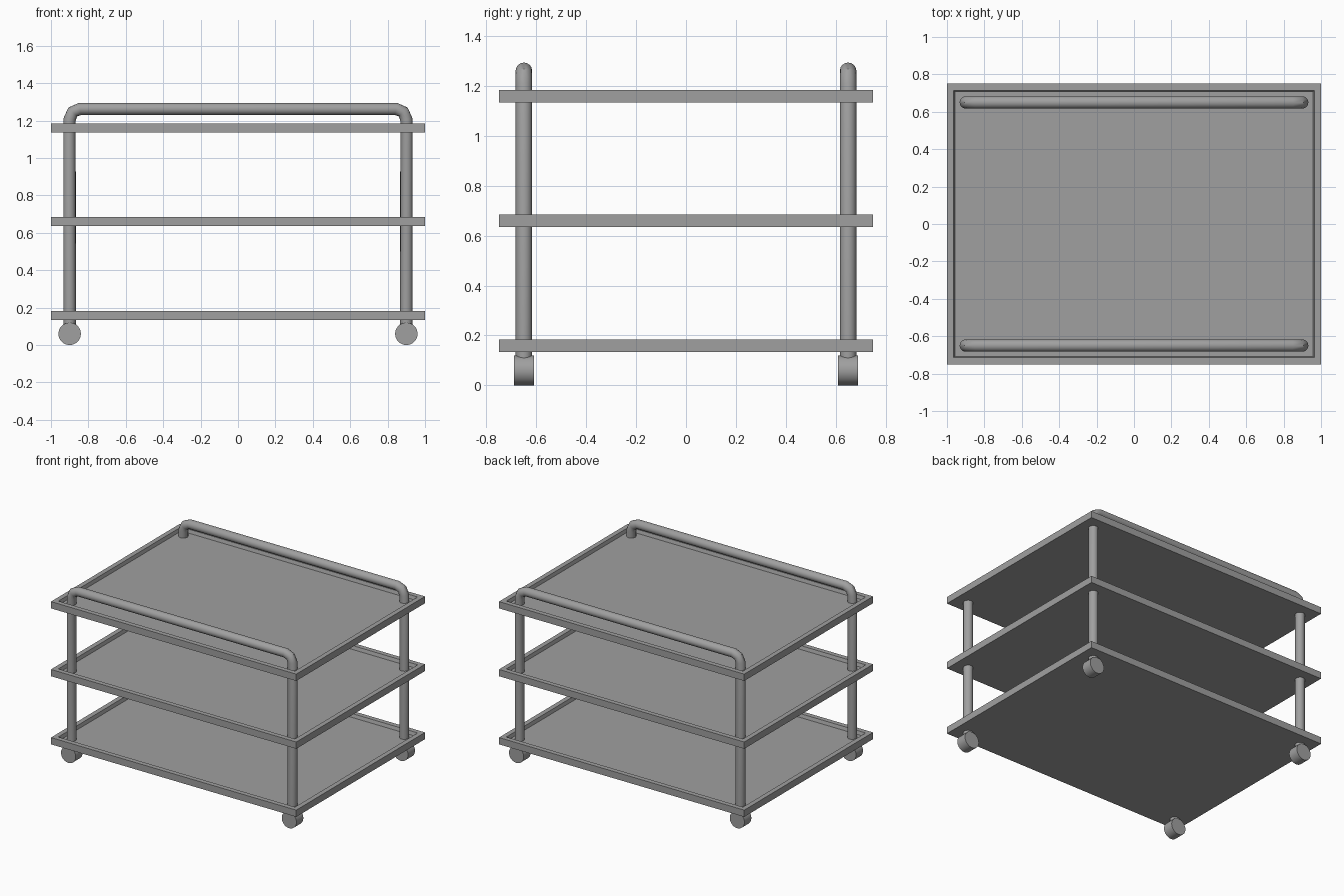
import bpy, bmesh, math
from mathutils import Matrix

cube = bpy.data.objects.get("Cube")
if cube:
    bpy.data.objects.remove(cube, do_unlink=True)

grey = bpy.data.materials.new("plain grey")
grey.use_nodes = True
colour = (0.35, 0.35, 0.35, 1)
grey.diffuse_color = colour
grey.node_tree.nodes["Principled BSDF"].inputs["Base Color"].default_value = colour

LEG_X, LEG_Y, LEG_R = 0.9, 0.65, 0.033
WHEEL_R, WHEEL_W = 0.06, 0.08
RAIL_Z, BEND = 1.262, 0.055


def add_mesh(name, bm, smooth=False):
    bmesh.ops.recalc_face_normals(bm, faces=bm.faces)
    mesh = bpy.data.meshes.new(name)
    bm.to_mesh(mesh)
    bm.free()
    mesh.materials.append(grey)
    obj = bpy.data.objects.new(name, mesh)
    bpy.context.collection.objects.link(obj)
    if smooth:
        smooth_object(obj)
    return obj


def smooth_object(obj):
    bpy.ops.object.select_all(action="DESELECT")
    obj.select_set(True)
    bpy.context.view_layer.objects.active = obj
    bpy.ops.object.shade_smooth_by_angle(angle=math.radians(40))


def tray(name, bottom):
    """Shallow tray: a slab whose top is inset and sunk inside a raised rim."""
    bm = bmesh.new()
    bmesh.ops.create_cube(bm, size=1, matrix=Matrix.Translation((0, 0, bottom + 0.025))
                          @ Matrix.Diagonal((2, 1.5, 0.05, 1)))
    bm.normal_update()
    top = max(bm.faces, key=lambda f: f.calc_center_median().z)
    bmesh.ops.inset_region(bm, faces=[top], thickness=0.05)
    bmesh.ops.inset_region(bm, faces=[top], thickness=0.01, depth=-0.025)
    add_mesh(name, bm)


def side_frame(name, y):
    """Two legs joined by a rail over the top, bent from one tube."""
    half = [(LEG_X, 0.11)]
    for step in range(3):
        a = math.radians(45 * step)
        half.append((LEG_X - BEND + BEND * math.cos(a), RAIL_Z - BEND + BEND * math.sin(a)))
    path = half + [(-x, z) for x, z in reversed(half)]
    curve = bpy.data.curves.new(name, "CURVE")
    curve.dimensions = "3D"
    curve.bevel_depth = LEG_R
    curve.bevel_resolution = 6
    curve.use_fill_caps = True
    spline = curve.splines.new("POLY")
    spline.points.add(len(path) - 1)
    for point, (x, z) in zip(spline.points, path):
        point.co = (x, y, z, 1)
    source = bpy.data.objects.new(name + " path", curve)
    bpy.context.collection.objects.link(source)
    bpy.context.view_layer.update()
    bm = bmesh.new()
    bm.from_mesh(source.to_mesh())
    source.to_mesh_clear()
    bpy.data.objects.remove(source)
    add_mesh(name, bm, smooth=True)


def wheel(name, x, y):
    bm = bmesh.new()
    bmesh.ops.create_cone(bm, cap_ends=True, segments=32, radius1=WHEEL_R, radius2=WHEEL_R,
                          depth=WHEEL_W, matrix=Matrix.Translation((x, y, WHEEL_R))
                          @ Matrix.Rotation(math.pi / 2, 4, "X"))
    add_mesh(name, bm, smooth=True)


# Three trays
for level, bottom in (("bottom", 0.133), ("middle", 0.635), ("top", 1.135)):
    tray(level + "_tray", bottom)

# Leg frames and wheels
for end, sy in (("front", -1), ("back", 1)):
    side_frame(end + "_leg_frame", sy * LEG_Y)
    for side, sx in (("left", 1), ("right", -1)):
        wheel(f"{end}_{side}_wheel", sx * LEG_X, sy * LEG_Y)
